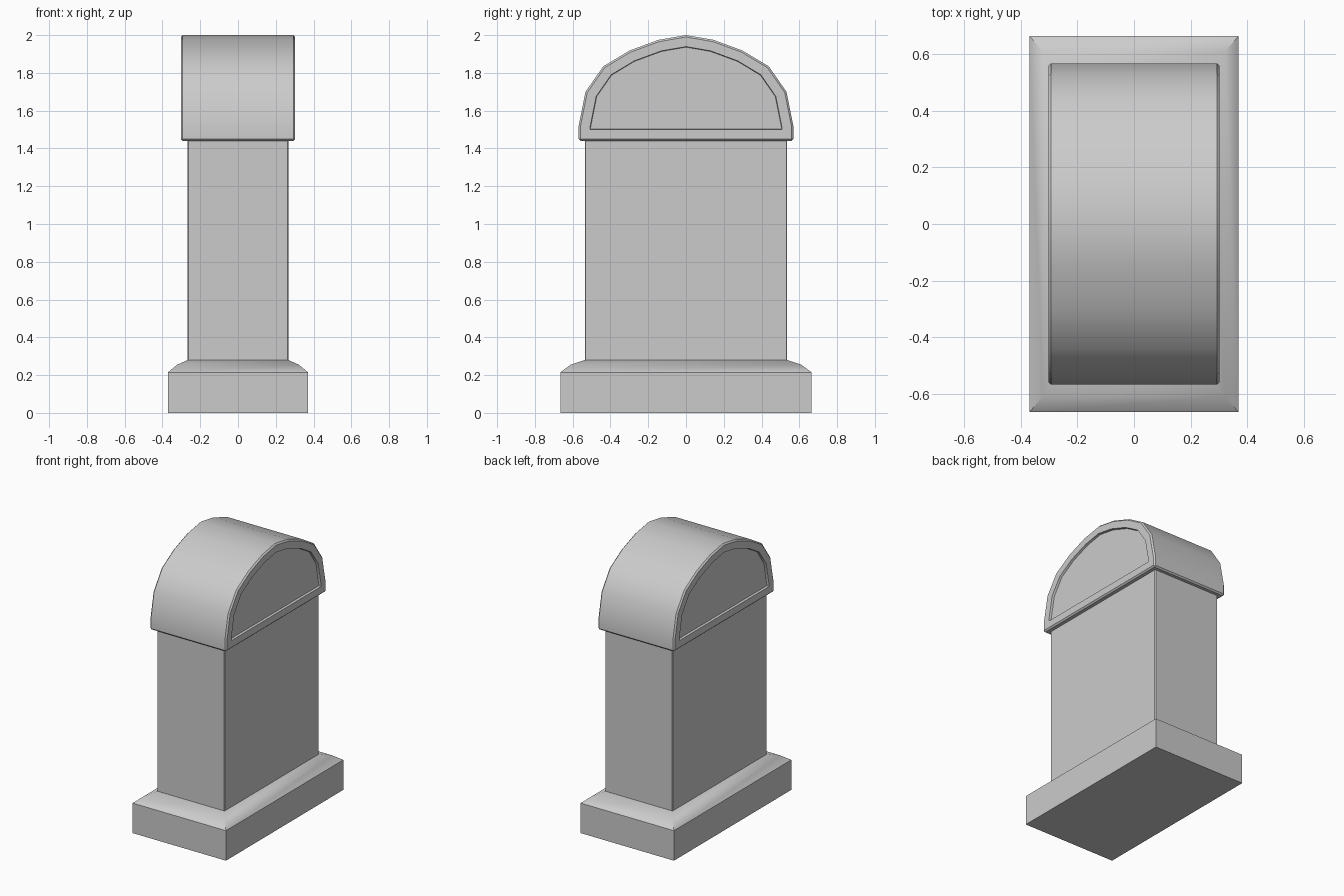
import bpy, bmesh, math

if "Cube" in bpy.data.objects:
    bpy.data.objects.remove(bpy.data.objects["Cube"])


def finish(bm, name, angle=35):
    bmesh.ops.recalc_face_normals(bm, faces=bm.faces)
    mesh = bpy.data.meshes.new(name)
    bm.to_mesh(mesh)
    bm.free()
    obj = bpy.data.objects.new(name, mesh)
    bpy.context.collection.objects.link(obj)
    bpy.ops.object.select_all(action='DESELECT')
    obj.select_set(True)
    bpy.context.view_layer.objects.active = obj
    bpy.ops.object.shade_smooth_by_angle(angle=math.radians(angle))
    return obj


def stack(rings):
    """Closed solid through rectangular rings (half x, half y, z)."""
    bm = bmesh.new()
    loops = [[bm.verts.new((sx * x, sy * y, z))
              for sx, sy in ((-1, -1), (1, -1), (1, 1), (-1, 1))]
             for x, y, z in rings]
    for a, b in zip(loops, loops[1:]):
        for i in range(4):
            j = (i + 1) % 4
            bm.faces.new((a[i], a[j], b[j], b[i]))
    bm.faces.new(loops[0][::-1])
    bm.faces.new(loops[-1])
    return bm


def bevel_sharp(bm, edges, width):
    bmesh.ops.bevel(bm, geom=edges, offset=width, offset_type='OFFSET',
                    segments=1, profile=0.5, affect='EDGES')


# Plinth with a rounded sloping top
finish(stack([(0.37, 0.665, 0), (0.37, 0.665, 0.215),
              (0.322, 0.61, 0.255), (0.266, 0.535, 0.28)]), "plinth")

# Pillar with finely chamfered corners
bm = stack([(0.268, 0.536, 0.27), (0.268, 0.536, 1.45)])
bevel_sharp(bm, [e for e in bm.edges
                 if abs(e.verts[0].co.z - e.verts[1].co.z) > 1], 0.005)
finish(bm, "pillar", 30)

# Arched cap: half profile mirrored, extruded along x
half = [(0.568, 1.44), (0.568, 1.52), (0.532, 1.70), (0.438, 1.835),
        (0.30, 1.918), (0.145, 1.975)]
profile = half + [(0, 2.0)] + [(-y, z) for y, z in reversed(half)]
bm = bmesh.new()
end = bm.faces.new([bm.verts.new((-0.303, y, z)) for y, z in profile])
ext = bmesh.ops.extrude_face_region(bm, geom=[end], use_keep_orig=True)
for v in ext["geom"]:
    if isinstance(v, bmesh.types.BMVert):
        v.co.x = 0.303
bmesh.ops.recalc_face_normals(bm, faces=bm.faces)
bm.normal_update()
bevel_sharp(bm, [e for e in bm.edges
                 if e.calc_face_angle(0) > math.radians(60)], 0.01)

# Recessed panel on both ends of the cap
bm.normal_update()
ends = [f for f in bm.faces if abs(f.normal.x) > 0.99]
bmesh.ops.inset_individual(bm, faces=ends, thickness=0.05, use_even_offset=True)
bmesh.ops.inset_individual(bm, faces=ends, thickness=0.003, depth=-0.016,
                           use_even_offset=True)
finish(bm, "arched_cap", 32)
